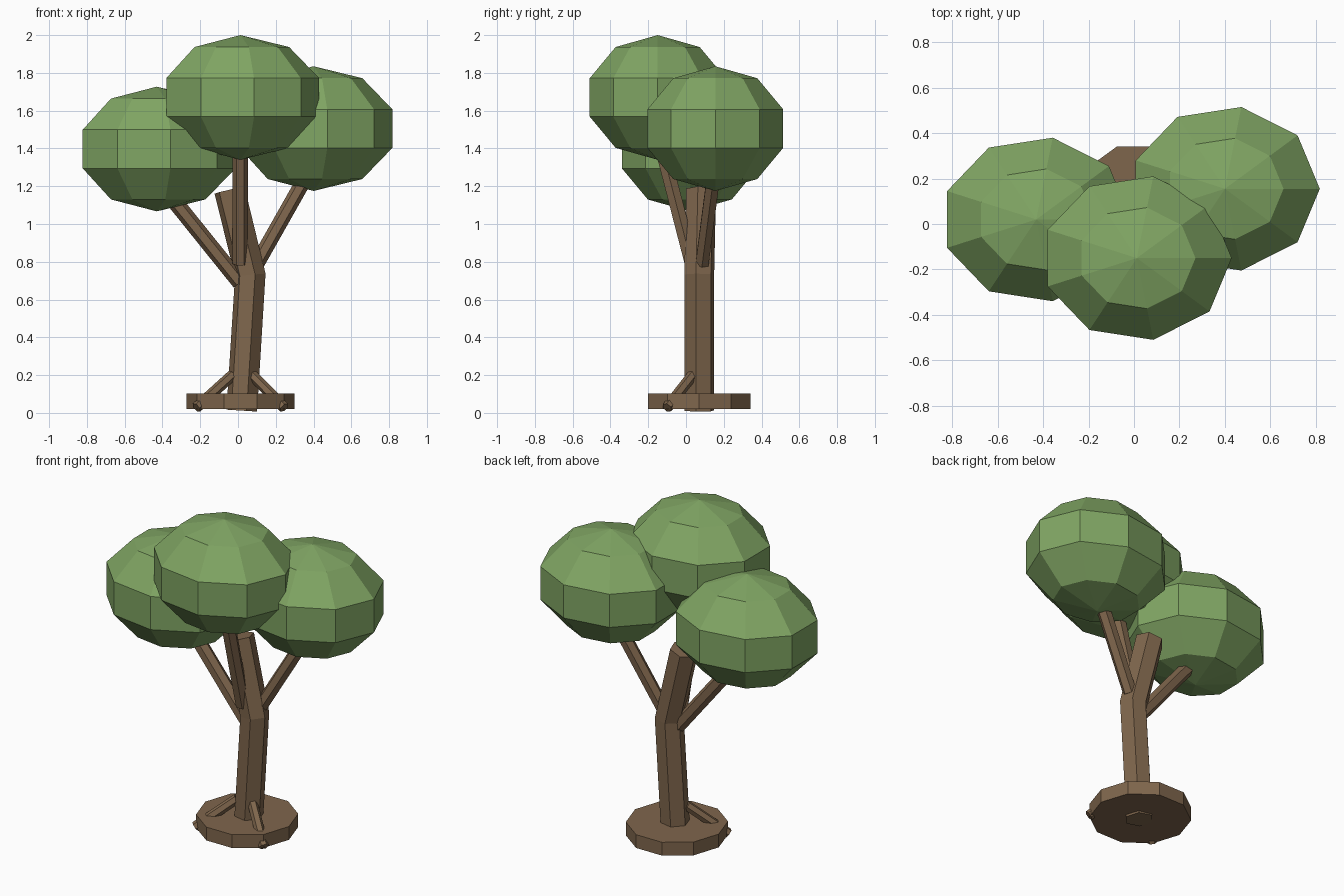
import bpy
import math
from mathutils import Vector, Matrix

if "Cube" in bpy.data.objects:
    bpy.data.objects.remove(bpy.data.objects["Cube"])


def material(name, color):
    m = bpy.data.materials.new(name)
    m.diffuse_color = (*color, 1.0)
    m.use_nodes = True
    m.node_tree.nodes["Principled BSDF"].inputs["Base Color"].default_value = m.diffuse_color
    return m


GREEN = material("leaf green", (0.215, 0.375, 0.125))
BROWN = material("bark brown", (0.212, 0.133, 0.073))


def mesh_object(name, verts, faces, mat):
    me = bpy.data.meshes.new(name)
    me.from_pydata(verts, [], faces)
    me.materials.append(mat)
    ob = bpy.data.objects.new(name, me)
    bpy.context.collection.objects.link(ob)
    return ob


def tube(name, path, radius, sides=6, turn=0.0):
    """Capped polygon tube along a path, mitred at the bends."""
    pts = [Vector(p) for p in path]
    verts, faces = [], []
    for i, p in enumerate(pts):
        d = Vector((0, 0, 0))
        if i > 0:
            d += (p - pts[i - 1]).normalized()
        if i < len(pts) - 1:
            d += (pts[i + 1] - p).normalized()
        rot = Vector((0, 0, 1)).rotation_difference(d.normalized())
        for k in range(sides):
            a = turn + 2 * math.pi * k / sides
            verts.append(p + rot @ Vector((radius * math.cos(a), radius * math.sin(a), 0)))
    for i in range(len(pts) - 1):
        for k in range(sides):
            a, b = i * sides + k, i * sides + (k + 1) % sides
            faces.append((a, b, b + sides, a + sides))
    faces.append(tuple(reversed(range(sides))))
    last = (len(pts) - 1) * sides
    faces.append(tuple(range(last, last + sides)))
    return mesh_object(name, verts, faces, BROWN)


def canopy(name, center, size, segments=9, rings=5):
    """Faceted, squashed ball of leaves."""
    c, s = Vector(center), Vector(size)
    verts, faces = [c - Vector((0, 0, s.z))], []
    for r in range(1, rings):
        t = math.pi * r / rings
        for k in range(segments):
            a = 2 * math.pi * k / segments
            verts.append(c + Vector((s.x * math.sin(t) * math.cos(a),
                                     s.y * math.sin(t) * math.sin(a),
                                     -s.z * math.cos(t))))
    verts.append(c + Vector((0, 0, s.z)))
    top = len(verts) - 1
    for k in range(segments):
        n = (k + 1) % segments
        faces.append((0, 1 + n, 1 + k))
        for r in range(rings - 2):
            o = 1 + r * segments
            faces.append((o + k, o + n, o + n + segments, o + k + segments))
        o = 1 + (rings - 2) * segments
        faces.append((o + k, o + n, top))
    return mesh_object(name, verts, faces, GREEN)


# Leaf canopies
SIZE = (0.439, 0.384, 0.33)
canopy("front_canopy", (0.0125, -0.15, 1.67), SIZE)
canopy("left_canopy", (-0.43, 0.02, 1.397), SIZE)
canopy("right_canopy", (0.40, 0.155, 1.505), SIZE)

# Bent trunk
tube("trunk", [(0.02, 0.07, 0.012), (0.065, 0.07, 0.73), (-0.045, 0.08, 1.18)],
     0.083, 6, math.radians(-12))

# Branches reaching the canopies
tube("left_branch", [(0.01, 0.06, 0.69), (-0.34, 0.06, 1.125)], 0.042, 6)
tube("right_branch", [(0.10, 0.085, 0.79), (0.36, 0.145, 1.25)], 0.04, 6)
tube("front_branch", [(0.012, 0.03, 0.79), (0.012, -0.125, 1.39)], 0.042, 6)

# Round base
tube("base", [(0.013, 0.07, 0.02), (0.013, 0.07, 0.102)], 0.285, 10)

# Roots poking through the rim of the base
tube("left_root", [(-0.03, 0.035, 0.2), (-0.22, -0.1, 0.028)], 0.029, 6)
tube("right_root", [(0.075, 0.035, 0.2), (0.245, -0.1, 0.028)], 0.029, 6)
